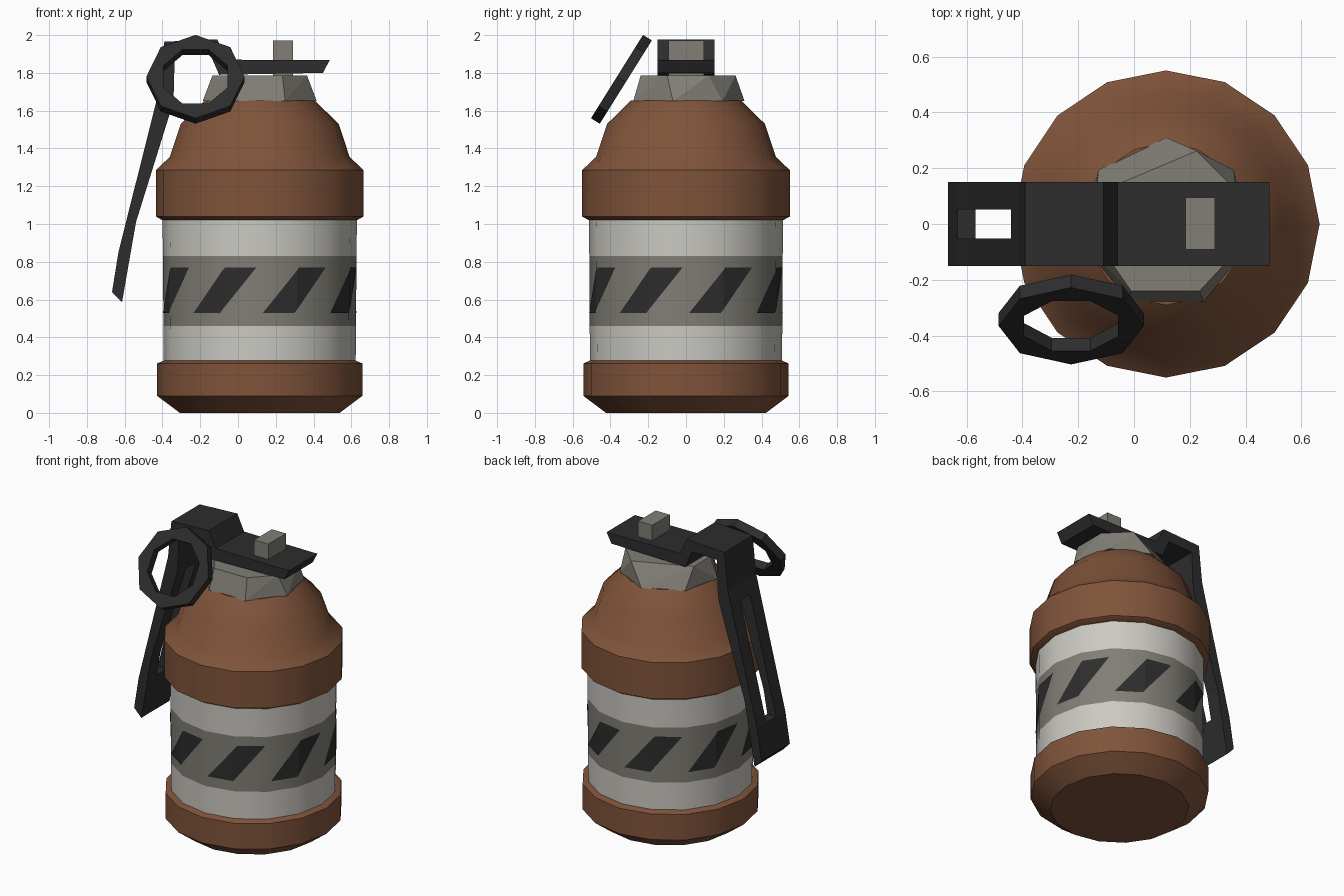
import bpy, bmesh, math
from mathutils import Vector

if "Cube" in bpy.data.objects:
    bpy.data.objects.remove(bpy.data.objects["Cube"])

CX = 0.115          # axis of the canister
N = 16              # sides of the canister


def material(name, rgb):
    m = bpy.data.materials.new(name)
    m.diffuse_color = (*rgb, 1)
    m.use_nodes = True
    m.node_tree.nodes["Principled BSDF"].inputs["Base Color"].default_value = m.diffuse_color
    return m


BROWN = material("rust brown", (0.215, 0.088, 0.043))
WHITE = material("off white", (0.60, 0.585, 0.54))
GREY = material("warm grey", (0.22, 0.21, 0.18))
DARK = material("charcoal", (0.026, 0.026, 0.027))


def finish(name, bm, mats, smooth=False, rule=None, normals=True):
    if normals:
        bmesh.ops.recalc_face_normals(bm, faces=bm.faces)
    if rule:
        for f in bm.faces:
            f.material_index = rule(f.calc_center_median())
    me = bpy.data.meshes.new(name)
    bm.to_mesh(me)
    bm.free()
    for m in mats:
        me.materials.append(m)
    if smooth:
        me.shade_smooth()
        me.set_sharp_from_angle(angle=math.radians(35))
    ob = bpy.data.objects.new(name, me)
    bpy.context.collection.objects.link(ob)
    return ob


def lathe(name, profile, mats, rule=None):
    """Spin (radius, z) pairs round the canister axis and cap both ends."""
    bm = bmesh.new()
    rings = [[bm.verts.new((CX + r * math.cos(math.tau * i / N),
                            r * math.sin(math.tau * i / N), z))
              for i in range(N)] for r, z in profile]
    for a, b in zip(rings, rings[1:]):
        for i in range(N):
            j = (i + 1) % N
            bm.faces.new((a[i], a[j], b[j], b[i]))
    bm.faces.new(rings[0][::-1])
    bm.faces.new(rings[-1])
    return finish(name, bm, mats, True, rule)


def prism(bm, outline, y0, y1):
    """Extrude an (x, z) outline from y0 to y1."""
    a = [bm.verts.new((x, y0, z)) for x, z in outline]
    b = [bm.verts.new((x, y1, z)) for x, z in outline]
    n = len(a)
    bm.faces.new(a)
    bm.faces.new(b[::-1])
    for i in range(n):
        j = (i + 1) % n
        bm.faces.new((a[i], a[j], b[j], b[i]))


# Canister shells
lathe("lower_band", [(0.423, 0), (0.543, 0.09), (0.543, 0.262), (0.505, 0.278)], [BROWN])
lathe("canister", [(0.508, 0.27), (0.510, 0.46), (0.512, 0.83), (0.515, 1.03)],
      [WHITE, GREY], lambda c: 1 if 0.46 < c.z < 0.83 else 0)
lathe("upper_band_and_dome", [(0.515, 1.02), (0.55, 1.04), (0.55, 1.285), (0.476, 1.355),
                              (0.418, 1.53), (0.29, 1.655)], [BROWN])


# Slanted warning stripes, each folded over one canister edge
def on_wall(deg, z):
    half = 180 / N
    r = 0.516 * math.cos(math.radians(half))
    r /= math.cos(math.radians(deg % (2 * half) - half))
    t = math.radians(deg)
    return (CX + r * math.cos(t), r * math.sin(t), z)


bm = bmesh.new()
ZB, ZT = 0.53, 0.77
for k in range(8):
    c = 22.5 + 45 * k
    left = [(-20.5, ZB), (-1.5, ZB), (0, ZB + 0.016), (0, ZT - 0.016)]
    right = [(0, ZB + 0.016), (20.5, ZT), (1.5, ZT), (0, ZT - 0.016)]
    for poly in (left, right):
        # stay just inside the facet so the modulo picks the right side
        s = -1e-4 if poly is left else 1e-4
        bm.faces.new([bm.verts.new(on_wall(c + a + s, z)) for a, z in poly])
finish("stripes", bm, [DARK], normals=False)

# Faceted neck: seven-sided foot and uneven top joined by a hull
bm = bmesh.new()
for i in range(7):
    t = math.radians(90) + math.tau * i / 7
    bm.verts.new((CX + 0.31 * math.cos(t), 0.31 * math.sin(t), 1.65))
for x, y in [(0.225, 0.262), (0.365, 0.12), (0.365, -0.10), (0.235, -0.24),
             (-0.01, -0.24), (-0.135, -0.06), (-0.135, 0.11)]:
    bm.verts.new((x, y, 1.787))
bmesh.ops.convex_hull(bm, input=bm.verts)
bmesh.ops.dissolve_limit(bm, angle_limit=0.01, verts=bm.verts, edges=bm.edges)
finish("neck", bm, [GREY])

# Stepped top plate
bm = bmesh.new()
prism(bm, [(-0.39, 1.965), (-0.11, 1.978), (-0.06, 1.87), (0.485, 1.867), (0.45, 1.80),
           (-0.10, 1.79), (-0.15, 1.905), (-0.335, 1.90)], -0.15, 0.15)
finish("top_plate", bm, [DARK])

# Lever: solid head and tail, two rails either side of the slot
bm = bmesh.new()
head = [(-0.39, 1.965), (-0.335, 1.90), (-0.34, 1.70), (-0.35, 1.62),
        (-0.44, 1.62), (-0.415, 1.72)]
rail = [(-0.44, 1.62), (-0.35, 1.62), (-0.54, 1.01), (-0.568, 0.85), (-0.633, 0.85)]
tail = [(-0.633, 0.85), (-0.568, 0.85), (-0.614, 0.585), (-0.667, 0.64)]
prism(bm, head, -0.15, 0.15)
prism(bm, tail, -0.15, 0.15)
for s in (-1, 1):
    prism(bm, rail, *sorted((s * 0.052, s * 0.15)))
finish("lever", bm, [DARK])

# Fuse pin through the plate
bm = bmesh.new()
prism(bm, [(0.185, 1.78), (0.29, 1.78), (0.29, 1.972), (0.185, 1.972)], -0.092, 0.095)
finish("fuse_pin", bm, [GREY])

# Tilted eight-sided pull ring
bm = bmesh.new()
centre = Vector((-0.225, -0.342, 1.766))
up = Vector((0, 0.53, 0.848))
out = Vector((0, -0.848, 0.53))


def ring_loop(r, turn, d):
    return [bm.verts.new(centre + Vector((r * math.cos(t), 0, 0)) + up * (r * math.sin(t)) + out * d)
            for t in (math.tau * (i + turn) / 8 for i in range(8))]


loops = [ring_loop(0.26, 0, 0.0275), ring_loop(0.26, 0, -0.0275),
         ring_loop(0.182, 0.5, -0.0275), ring_loop(0.182, 0.5, 0.0275)]
for a, b in zip(loops, loops[1:] + loops[:1]):
    for i in range(8):
        j = (i + 1) % 8
        bm.faces.new((a[i], a[j], b[j], b[i]))
finish("pull_ring", bm, [DARK])
